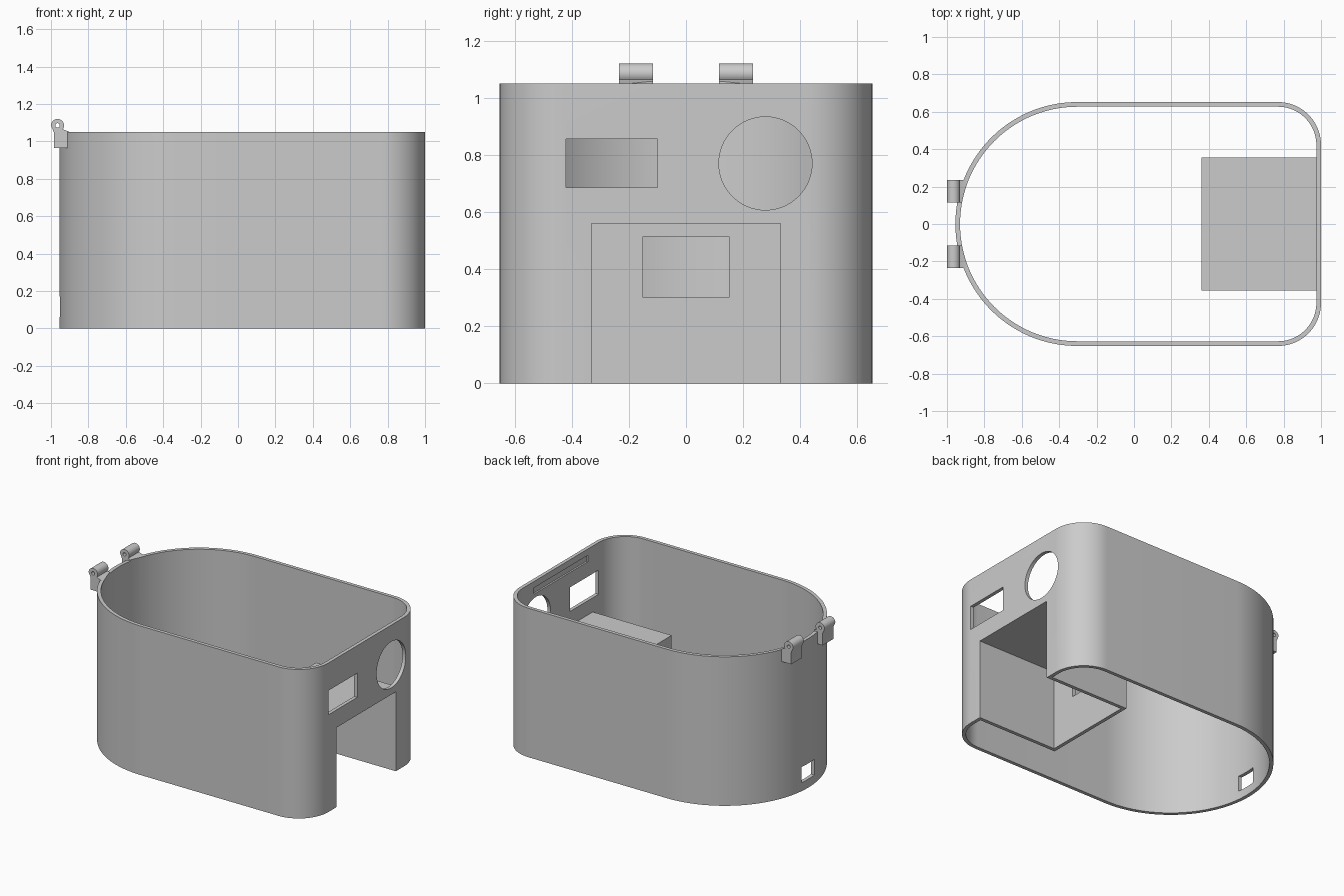
import bpy, bmesh, math
from math import cos, sin, pi
from mathutils import Matrix

cube = bpy.data.objects.get("Cube")
if cube:
    bpy.data.objects.remove(cube, do_unlink=True)

HEIGHT, WALL = 1.05, 0.025

grey = bpy.data.materials.new("plain grey")
grey.use_nodes = True
COLOUR = (0.6, 0.6, 0.6, 1)
grey.diffuse_color = COLOUR
grey.node_tree.nodes["Principled BSDF"].inputs["Base Color"].default_value = COLOUR


def finish(name, bm):
    bmesh.ops.recalc_face_normals(bm, faces=bm.faces)
    mesh = bpy.data.meshes.new(name)
    bm.to_mesh(mesh)
    bm.free()
    mesh.materials.append(grey)
    ob = bpy.data.objects.new(name, mesh)
    bpy.context.collection.objects.link(ob)
    return ob


def prism(name, points, offset):
    """Closed prism from 3D points, extruded along an offset vector."""
    bm = bmesh.new()
    face = bm.faces.new([bm.verts.new(p) for p in points])
    new = bmesh.ops.extrude_face_region(bm, geom=[face])["geom"]
    bmesh.ops.translate(bm, vec=offset, verts=[v for v in new if isinstance(v, bmesh.types.BMVert)])
    return finish(name, bm)


def box(name, x, y, z):
    corners = [(x[0], y[0], z[0]), (x[1], y[0], z[0]), (x[1], y[1], z[0]), (x[0], y[1], z[0])]
    return prism(name, corners, (0, 0, z[1] - z[0]))


def arc(cx, cy, r, start, end, steps):
    angles = [start + (end - start) * i / steps for i in range(steps + 1)]
    return [(cx + r * cos(a), cy + r * sin(a)) for a in angles]


def outline(inset):
    """Round end on the -x side, two rounded corners on the +x side."""
    big, small = 0.652 - inset, 0.23 - inset
    return (arc(0.77, -0.422, small, -pi / 2, 0, 20)
            + arc(0.77, 0.422, small, 0, pi / 2, 20)
            + arc(-0.303, 0, big, pi / 2, 3 * pi / 2, 72))


def combine(target, tool, operation):
    mod = target.modifiers.new("combine", 'BOOLEAN')
    mod.operation, mod.object, mod.solver = operation, tool, 'EXACT'
    bpy.ops.object.select_all(action='DESELECT')
    bpy.context.view_layer.objects.active = target
    target.select_set(True)
    bpy.ops.object.modifier_apply(modifier=mod.name)
    bpy.data.objects.remove(tool, do_unlink=True)


# Outer body
body = prism("housing", [(x, y, 0) for x, y in outline(0)], (0, 0, HEIGHT))

# Hinge lugs: a block on the wall with a rounded eye on top
for y in (-0.235, 0.115):
    eye = arc(-0.965, 1.085, 0.035, -pi / 5, pi, 24)
    profile = [(-0.985, 0.965), (-0.9, 0.965), (-0.9, HEIGHT)] + eye + [(-0.985, 1.05)]
    combine(body, prism("hinge_lug", [(x, y, z) for x, z in profile], (0, 0.12, 0)), 'UNION')
    pin = [(x, y - 0.1, z) for x, z in arc(-0.965, 1.085, 0.012, 0, 2 * pi * 15 / 16, 15)]
    combine(body, prism("pin_hole", pin, (0, 0.32, 0)), 'DIFFERENCE')

# Hollow interior, open at top and bottom
combine(body, prism("hollow", [(x, y, -0.1) for x, y in outline(WALL)], (0, 0, 1.4)), 'DIFFERENCE')

# Recessed bay at the +x end, open below and outward
combine(body, box("bay", (0.36, 0.985), (-0.355, 0.355), (0, 0.585)), 'UNION')
cuts = [
    ("bay_space", (0.385, 1.1), (-0.33, 0.33), (-0.1, 0.56)),
    ("bay_window", (0.3, 0.45), (-0.15, 0.15), (0.3, 0.515)),
    ("upper_window", (0.9, 1.1), (-0.42, -0.1), (0.685, 0.855)),
    ("cable_hole", (-1.1, -0.85), (-0.07, 0.07), (0.06, 0.17)),
    ("catch_slot", (0.9, 0.987), (-0.3, 0.3), (0.96, 1.005)),
]
for name, x, y, z in cuts:
    combine(body, box(name, x, y, z), 'DIFFERENCE')

# Round opening beside the upper window
ring = [(0.9, y, z) for y, z in arc(0.278, 0.77, 0.163, 0, 2 * pi * 63 / 64, 63)]
combine(body, prism("round_opening", ring, (0.2, 0, 0)), 'DIFFERENCE')

bpy.ops.object.shade_smooth_by_angle(angle=math.radians(30))
